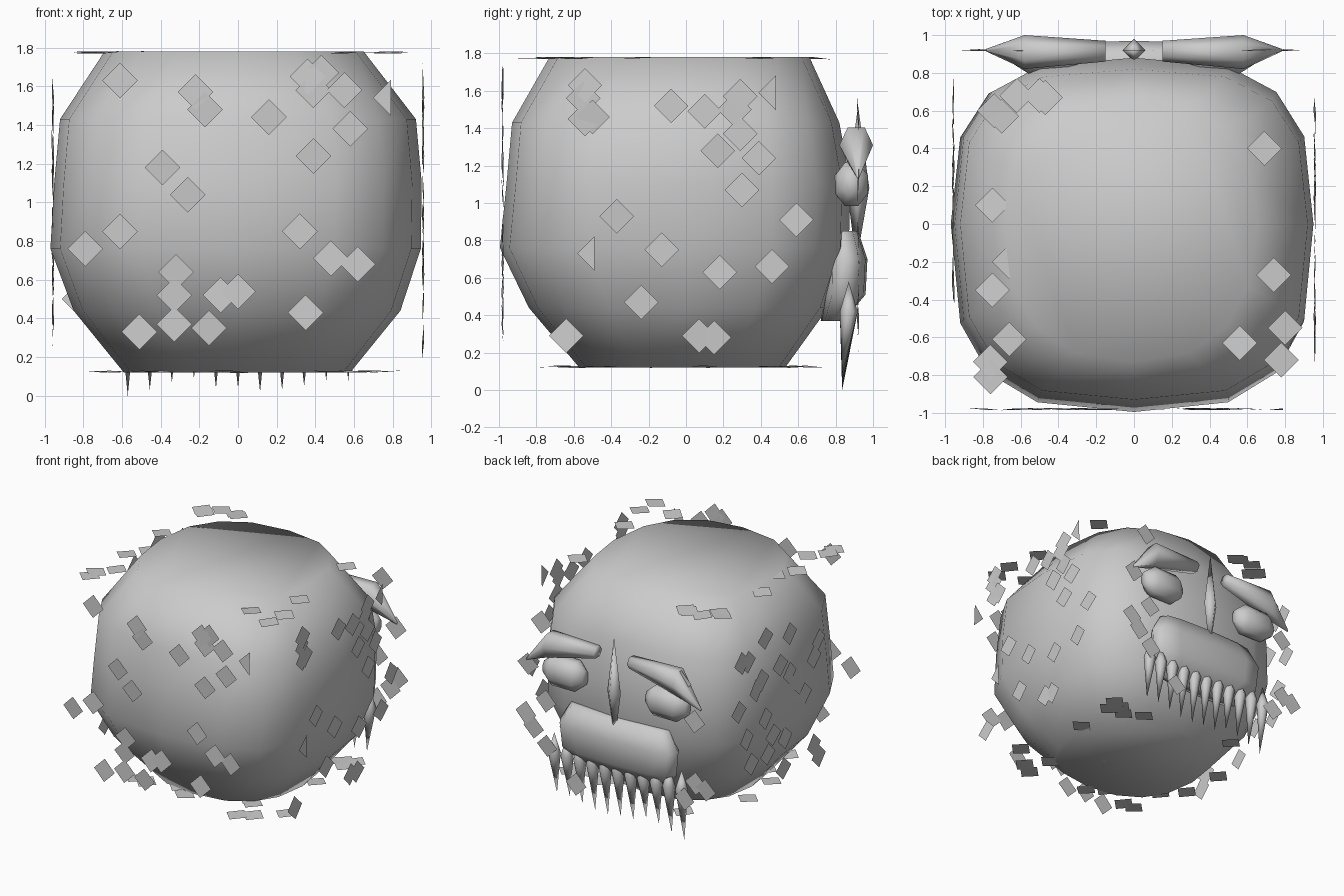
import bpy, bmesh, math, random
from mathutils import Vector

if "Cube" in bpy.data.objects:
    bpy.data.objects.remove(bpy.data.objects["Cube"])
random.seed(4)

def finish(bm, name, smooth=True):
    bmesh.ops.recalc_face_normals(bm, faces=bm.faces)
    me = bpy.data.meshes.new(name)
    bm.to_mesh(me)
    bm.free()
    for p in me.polygons:
        p.use_smooth = smooth
    ob = bpy.data.objects.new(name, me)
    bpy.context.collection.objects.link(ob)
    return ob

def loft(bm, rings):
    """Join equal-length rings of points and cap both ends."""
    vs = [[bm.verts.new(p) for p in r] for r in rings]
    n = len(vs[0])
    for a, b in zip(vs, vs[1:]):
        for i in range(n):
            j = (i + 1) % n
            bm.faces.new((a[i], a[j], b[j], b[i]))
    bm.faces.new(vs[0][::-1])
    bm.faces.new(vs[-1])

def super_ring(z, x0, x1, y0, y1, n, sides=16):
    pts = []
    for i in range(sides):
        t = math.tau * i / sides
        c, s = math.cos(t), math.sin(t)
        u, v = abs(c) ** (2 / n), abs(s) ** (2 / n)
        pts.append((u * x1 if c > 0 else u * x0, v * y1 if s > 0 else v * y0, z))
    return pts

# boulder-like body
bm = bmesh.new()
loft(bm, [super_ring(*r) for r in (
    (.12, -.59, .58, -.57, .53, 2.4), (.44, -.85, .84, -.84, .76, 2.7),
    (.76, -.97, .945, -.995, .87, 3), (1.1, -.95, .95, -.96, .88, 3),
    (1.43, -.92, .92, -.93, .82, 3), (1.78, -.69, .65, -.73, .66, 2.4))])
finish(bm, "body")

# mouth block on the back (+y) side
bm = bmesh.new()
def mouth_ring(z, w, y0, y1):
    h, m = (y1 - y0) / 2, (y0 + y1) / 2
    return [(x, y + m, z) for x, y, _ in super_ring(z, -w, w, -h, h, 3, 12)]
loft(bm, [mouth_ring(*r) for r in ((.37, .36, .72, .84), (.51, .51, .74, .96),
                                   (.7, .53, .74, .97), (.85, .44, .76, .92))])
finish(bm, "mouth")

# spiky teeth along the mouth, and the nose, as double-ended cones
def spike(bm, x, y, y_tip, top, mid, tip, r, sides=6):
    ring = [bm.verts.new((x + r * math.sin(math.tau * i / sides),
                          y + r * math.cos(math.tau * i / sides), mid)) for i in range(sides)]
    a, b = bm.verts.new((x, y, top)), bm.verts.new((x, y_tip, tip))
    for i in range(sides):
        j = (i + 1) % sides
        bm.faces.new((ring[i], ring[j], a))
        bm.faces.new((ring[j], ring[i], b))

tips = (0, .03, .07, .09, .04, .04, .02, .03, .05, .08, .08)
bm = bmesh.new()
for i, tip in enumerate(tips):
    spike(bm, (i - 5) * .114, .87, .835, .58, .42, tip, .048)
finish(bm, "teeth")
bm = bmesh.new()
spike(bm, 0, .92, .91, 1.52, 1.08, .68, .06, 4)
finish(bm, "nose")

# eyes and brows, mirrored
for side, label in ((1, "right"), (-1, "left")):
    bm = bmesh.new()
    loft(bm, [[(side * x, .885 + ry * math.cos(math.tau * (k + .5) / 8),
                1.1 + rz * math.sin(math.tau * (k + .5) / 8)) for k in range(8)]
              for x, ry, rz in ((.28, .04, .06), (.35, .095, .125),
                                (.56, .095, .125), (.64, .04, .06))])
    finish(bm, label + "_eye")
    bm = bmesh.new()
    loft(bm, [[(side * x, y + ry * math.cos(math.tau * k / 6),
                z + rz * math.sin(math.tau * k / 6)) for k in range(6)]
              for x, y, z, ry, rz in ((.15, .915, 1.36, .055, .05),
                                      (.58, .91, 1.31, .09, .11), (.78, .92, 1.14, .008, .01))])
    finish(bm, label + "_brow")

# thin diamond patches floating around each side
def patches(name, origin, u, v, spots, halves=()):
    origin, u, v = Vector(origin), Vector(u), Vector(v)
    n = u.cross(v)
    bm = bmesh.new()
    r = .092
    def corner(s, t, du, dv, tilt):
        off = tilt[0] * du + tilt[1] * dv
        return bm.verts.new(origin + u * (s + du) + v * (t + dv) + n * off)
    for k, (s, t) in enumerate(list(spots) + list(halves)):
        tilt = [random.uniform(-.07, .07) for _ in range(2)]
        if k < len(spots):
            shape = ((r, 0), (0, r), (-r, 0), (0, -r))
        else:
            shape = ((0, r), (-r, 0), (0, -r))
        bm.faces.new([corner(s, t, a, b, tilt) for a, b in shape])
    finish(bm, name, False)

X, Y, Z = (1, 0, 0), (0, 1, 0), (0, 0, 1)
front = ((-.61, 1.63), (-.22, 1.57), (-.17, 1.48), (.16, 1.44), (.36, 1.65), (.39, 1.58),
         (.43, 1.67), (.55, 1.58), (.58, 1.38), (.39, 1.24), (-.39, 1.18), (-.26, 1.04),
         (-.61, .85), (-.79, .76), (-.32, .64), (-.33, .52), (-.33, .37), (-.51, .33),
         (-.15, .35), (-.09, .52), (0, .54), (.32, .85), (.48, .71), (.62, .68), (.35, .43))
right = ((-.54, 1.63), (-.55, 1.56), (-.5, 1.46), (-.54, 1.45), (-.08, 1.52), (.1, 1.49),
         (.29, 1.57), (.26, 1.5), (.17, 1.28), (.29, 1.37), (.39, 1.24), (.3, 1.07),
         (-.37, .93), (.59, .91), (-.13, .75), (.18, .63), (.46, .66), (-.24, .47),
         (-.64, .29), (.07, .29), (.15, .28))
top = ((.69, .4), (.74, -.27), (.8, -.55), (.56, -.63), (.78, -.72), (-.75, .1), (-.75, -.35),
       (-.66, -.61), (-.76, -.73), (-.76, -.81), (-.74, .6), (-.62, .68), (-.5, .68),
       (-.47, .67), (-.7, .57), (-.66, -.2))
left = ((.35, 1.55), (.57, 1.44), (.65, 1.46), (.04, 1.47), (-.33, 1.28), (-.27, 1.16),
        (.16, 1.26), (.04, 1.15), (.4, 1.23), (.47, 1.17), (-.02, .9), (-.15, .91),
        (.69, 1.08), (.35, .9), (.25, .73), (.59, .82), (.53, .6), (.1, .65),
        (.32, .6), (.12, .41), (-.27, .45), (-.33, .34))
back = ((.65, 1.47), (.77, 1.1), (.72, .6), (.79, .7), (.6, .48), (-.73, .53), (.34, .24),
        (-.82, .5), (-.72, 1.03), (-.6, 1.32), (-.63, .38), (.61, .84))
R = random.uniform
bottom = [(R(-.76, .76), R(-.76, .76)) for _ in range(28)]
patches("front_patches", (0, -.98, 0), X, Z, front, ((.79, 1.54),))
patches("right_patches", (.957, 0, 0), Y, Z, right, ((.48, 1.59), (-.49, .73)))
patches("top_patches", (0, 0, 1.775), X, Y, top)
patches("left_patches", (-.957, 0, 0), Y, Z, left)
patches("back_patches", (0, .92, 0), X, Z, back)
patches("bottom_patches", (0, 0, .125), X, Y, bottom)
